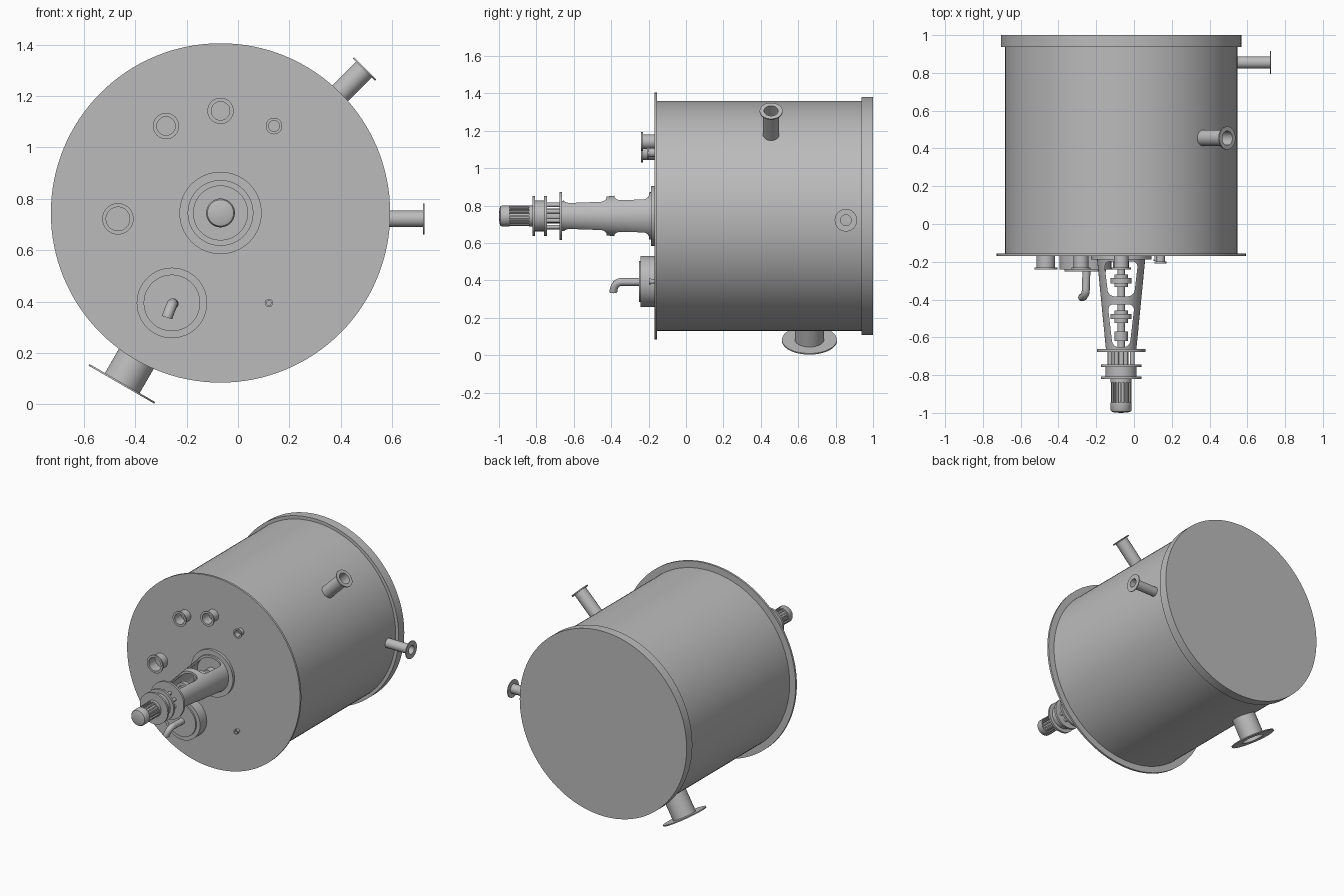
import bpy, bmesh, math
from mathutils import Vector, Matrix

cube = bpy.data.objects.get("Cube")
if cube:
    bpy.data.objects.remove(cube, do_unlink=True)

grey = bpy.data.materials.new("steel_grey")
grey.use_nodes = True
colour = (0.5, 0.5, 0.5, 1)
grey.diffuse_color = colour
grey.node_tree.nodes["Principled BSDF"].inputs["Base Color"].default_value = colour

CX, CZ = -0.068, 0.745          # tank axis, running along y
FRONT = Vector((0, -1, 0))
AXIS = Vector((CX, 0, CZ))


def smooth(ob):
    bpy.ops.object.select_all(action='DESELECT')
    ob.select_set(True)
    bpy.context.view_layer.objects.active = ob
    bpy.ops.object.shade_smooth_by_angle(angle=math.radians(35))


def to_object(name, bm):
    bmesh.ops.recalc_face_normals(bm, faces=bm.faces)
    me = bpy.data.meshes.new(name)
    bm.to_mesh(me)
    bm.free()
    me.materials.append(grey)
    ob = bpy.data.objects.new(name, me)
    bpy.context.collection.objects.link(ob)
    return ob


def lathe(name, profile, origin=AXIS, direction=FRONT, steps=48, closed=False):
    """Revolve (distance, radius) points about a line through origin."""
    bm = bmesh.new()
    vs = [bm.verts.new((r, 0, d)) for d, r in profile]
    pairs = list(zip(vs, vs[1:])) + ([(vs[-1], vs[0])] if closed else [])
    edges = [bm.edges.new(p) for p in pairs]
    bmesh.ops.spin(bm, geom=vs + edges, cent=(0, 0, 0), axis=(0, 0, 1),
                   angle=math.tau, steps=steps)
    bmesh.ops.remove_doubles(bm, verts=bm.verts, dist=1e-5)
    turn = Vector((0, 0, 1)).rotation_difference(direction).to_matrix().to_4x4()
    bm.transform(Matrix.Translation(origin) @ turn)
    ob = to_object(name, bm)
    smooth(ob)
    return ob


def disc(name, start, end, r, **kw):
    return lathe(name, [(start, 0), (start, r), (end, r), (end, 0)], **kw)


def nozzle(name, start, end, pipe, flange, bore, thick, origin, direction=FRONT):
    """Open pipe stub with a flange at its outer end."""
    lathe(name, [(start, 0), (start, pipe), (end - thick, pipe), (end - thick, flange),
                 (end, flange), (end, bore), (start + 0.01, bore), (start + 0.01, 0)],
          origin, direction)


# Tank shell, rear rim and front cover plate
lathe("tank_shell", [(0.16, 0), (0.16, 0.615), (-0.938, 0.615), (-0.938, 0.637),
                     (-1, 0.637), (-1, 0)], steps=128)
disc("front_cover", 0.155, 0.169, 0.66, steps=128)

# Nozzles on the shell wall
for name, angle, y, lift, end, pipe, flange, bore, thick in (
        ("upper_left_nozzle", 45, 0.455, 0, 0.795, 0.043, 0.061, 0.038, 0.007),
        ("left_nozzle", 0, 0.855, -0.023, 0.793, 0.032, 0.06, 0.029, 0.006),
        ("drain_nozzle", 240, 0.66, 0, 0.771, 0.078, 0.147, 0.073, 0.007)):
    a = math.radians(angle)
    nozzle(name, 0.58, end, pipe, flange, bore, thick,
           AXIS + Vector((0, y, lift)), Vector((math.cos(a), 0, math.sin(a))))

# Nozzles on the front cover
for name, x, z, end, flange, bore in (
        ("top_cover_nozzle", CX, 1.142, 0.24, 0.051, 0.036),
        ("upper_right_cover_nozzle", -0.28, 1.083, 0.24, 0.051, 0.036),
        ("upper_left_cover_nozzle", 0.14, 1.083, 0.208, 0.032, 0.021),
        ("right_cover_nozzle", -0.467, 0.722, 0.24, 0.061, 0.046),
        ("small_cover_nozzle", 0.12, 0.395, 0.197, 0.016, 0.009)):
    nozzle(name, 0.16, end, bore + 0.003, flange, bore, 0.009, Vector((x, 0, z)))

# Manway with a bent vent pipe
manway = Vector((-0.257, 0, 0.395))
lathe("manway", [(0.16, 0), (0.16, 0.137), (0.242, 0.137), (0.242, 0.11),
                 (0.252, 0.11), (0.252, 0)], manway, steps=64)
curve = bpy.data.curves.new("vent_pipe", 'CURVE')
curve.dimensions = '3D'
curve.bevel_depth = 0.021
curve.bevel_resolution = 4
curve.use_fill_caps = True
path = curve.splines.new('BEZIER')
path.bezier_points.add(2)
for p, co, tangent in zip(
        path.bezier_points,
        ((-0.252, -0.245, 0.392), (-0.255, -0.345, 0.392), (-0.276, -0.388, 0.338)),
        ((0, -0.03, 0), (0, -0.03, 0), (-0.008, 0, -0.025))):
    p.co = co
    p.handle_left = Vector(co) - Vector(tangent)
    p.handle_right = Vector(co) + Vector(tangent)
vent = bpy.data.objects.new("vent_pipe", curve)
bpy.context.collection.objects.link(vent)
bpy.ops.object.select_all(action='DESELECT')
vent.select_set(True)
bpy.context.view_layer.objects.active = vent
bpy.ops.object.convert(target='MESH')
vent = bpy.context.object
vent.data.materials.clear()
vent.data.materials.append(grey)
smooth(vent)

# Agitator lantern: hollow cone with windows cut through top and bottom
disc("agitator_pad", 0.16, 0.187, 0.16, steps=64)
lantern = lathe("agitator_lantern", [(0.18, 0.128), (0.67, 0.08), (0.67, 0.066),
                                     (0.18, 0.112)], steps=64, closed=True)


def cut_window(y0, w0, y1, w1):
    bm = bmesh.new()
    face = bm.faces.new([bm.verts.new((CX + x, y, CZ - 0.3)) for x, y in
                         ((-w0, y0), (w0, y0), (w1, y1), (-w1, y1))])
    top = bmesh.ops.extrude_face_region(bm, geom=[face])["geom"]
    bmesh.ops.translate(bm, vec=(0, 0, 0.6),
                        verts=[g for g in top if isinstance(g, bmesh.types.BMVert)])
    upright = [e for e in bm.edges if abs(e.verts[0].co.z - e.verts[1].co.z) > 0.5]
    bmesh.ops.bevel(bm, geom=upright, offset=0.032, segments=5, profile=0.5,
                    affect='EDGES')
    cutter = to_object("window_cutter", bm)
    cutter.hide_render = True
    mod = lantern.modifiers.new("window", 'BOOLEAN')
    mod.operation = 'DIFFERENCE'
    mod.solver = 'EXACT'
    mod.object = cutter
    bpy.ops.object.select_all(action='DESELECT')
    lantern.select_set(True)
    bpy.context.view_layer.objects.active = lantern
    bpy.ops.object.modifier_apply(modifier=mod.name)
    bpy.data.objects.remove(cutter, do_unlink=True)


cut_window(-0.198, 0.09, -0.383, 0.068)
cut_window(-0.425, 0.071, -0.652, 0.045)
smooth(lantern)

# Shaft with couplings inside the lantern
disc("agitator_shaft", 0.16, 0.83, 0.02, steps=24)
disc("shaft_seal", 0.18, 0.235, 0.042)
for name, y in (("inner_coupling", 0.30), ("outer_coupling", 0.49)):
    lathe(name, [(y - 0.033, 0), (y - 0.033, 0.036), (y - 0.014, 0.036),
                 (y - 0.014, 0.056), (y + 0.014, 0.056), (y + 0.014, 0.036),
                 (y + 0.033, 0.036), (y + 0.033, 0)])
disc("shaft_collar", 0.57, 0.62, 0.035)

# Flanges, posts and gearbox in front of the lantern
disc("lantern_flange", 0.662, 0.677, 0.128)
for i in range(8):
    a = (i + 0.5) * math.tau / 8
    disc("flange_post", 0.67, 0.75, 0.012, steps=12,
         origin=AXIS + 0.064 * Vector((math.cos(a), 0, math.sin(a))))
disc("bearing_hub", 0.67, 0.75, 0.04)
disc("gearbox_rear_flange", 0.743, 0.758, 0.107)
disc("gearbox", 0.75, 0.815, 0.082)
disc("gearbox_front_flange", 0.807, 0.821, 0.107)

# Motor with cooling fins and a domed cap
lathe("motor", [(0.81, 0), (0.81, 0.056), (0.84, 0.056), (0.84, 0.047), (0.945, 0.047),
                (0.945, 0.056), (0.985, 0.056), (0.993, 0.051), (0.998, 0.035), (1, 0)])
for i in range(16):
    bm = bmesh.new()
    bmesh.ops.create_cube(bm, size=1)
    bm.transform(Matrix.Translation(AXIS) @ Matrix.Rotation(i * math.tau / 16, 4, 'Y')
                 @ Matrix.Translation((0.049, -0.892, 0))
                 @ Matrix.Diagonal((0.012, 0.108, 0.008, 1)))
    to_object("motor_fin", bm)
